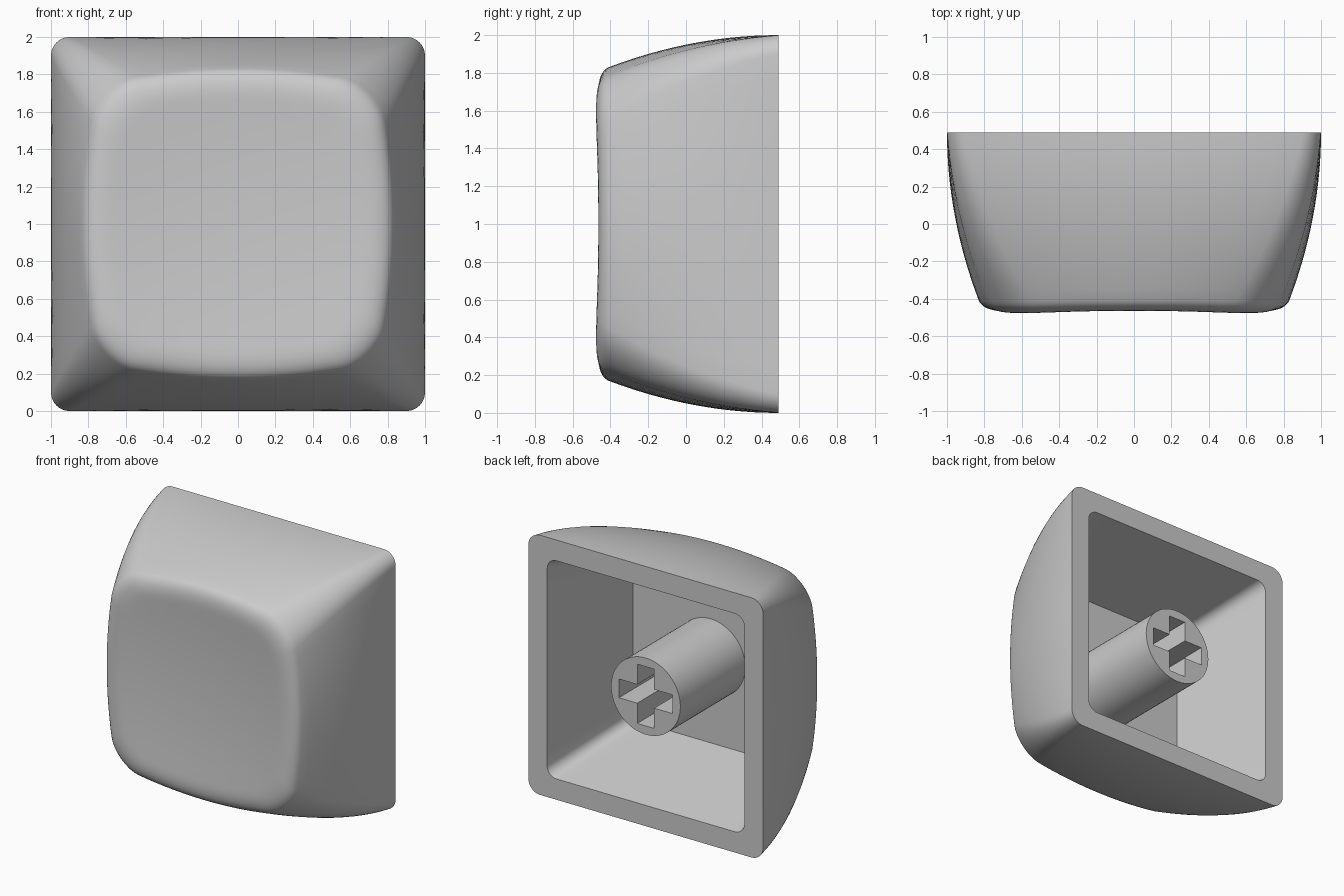
import bpy, bmesh, math

if "Cube" in bpy.data.objects:
    bpy.data.objects.remove(bpy.data.objects["Cube"])

BACK = 0.49      # y of the open rim
FLOOR = -0.30    # y of the cavity floor
CZ = 1.0         # height of the centre axis


def ring(half, bulge, radius, sides=14, arc=8):
    """Rounded square (x, z) whose sides bow outwards by 'bulge'."""
    c = half - bulge
    q = c - radius
    pts = []
    for k in range(4):
        ca, sa = round(math.cos(k * math.pi / 2)), round(math.sin(k * math.pi / 2))
        local = [(c, -q + 2 * q * i / sides) for i in range(sides)]
        for i in range(arc):
            a = math.pi / 2 * i / arc
            local.append((q + radius * math.cos(a), q + radius * math.sin(a)))
        for x, z in local:
            bx = x + bulge * (x / c) * (1 - (z / c) ** 2)
            bz = z + bulge * (z / c) * (1 - (x / c) ** 2)
            pts.append((bx * ca - bz * sa, bx * sa + bz * ca))
    return pts


def dish(x, z):
    """Shallow spherical dish of the front face."""
    return -0.435 - 0.062 * (x * x + z * z)


def flat(pts, y):
    return [(x, y, z) for x, z in pts]


def finish(bm, name):
    bmesh.ops.recalc_face_normals(bm, faces=bm.faces)
    me = bpy.data.meshes.new(name)
    bm.to_mesh(me)
    bm.free()
    ob = bpy.data.objects.new(name, me)
    ob.location.z = CZ
    bpy.context.collection.objects.link(ob)
    return ob


def smooth(ob):
    bpy.ops.object.select_all(action='DESELECT')
    ob.select_set(True)
    bpy.context.view_layer.objects.active = ob
    bpy.ops.object.shade_smooth_by_angle(angle=math.radians(30))


def side(t):
    """Outer section at distance t from the rim."""
    s = t / 0.9
    return ring(1 - 0.21 * t * t, 0.08 * s, 0.1 + 0.1 * s)


# Shell: cavity floor, cavity wall, rim, outer sides, rounded edge, dished face
loops = [flat(ring(0.66, 0, 0.07), FLOOR), flat(ring(0.84, 0, 0.08), BACK)]
N = 14
loops += [flat(side(0.9 * i / N), BACK - 0.9 * i / N) for i in range(N + 1)]

p0, p1, p2 = side(0.9), ring(0.80, 0.08, 0.2), ring(0.66, 0.075, 0.16)
for i in range(1, 9):
    u = i / 8
    w = ((1 - u) ** 2, 2 * u * (1 - u), u * u)
    loop = []
    for a, b, c in zip(p0, p1, p2):
        ys = (BACK - 0.9, dish(*b), dish(*c))
        loop.append((sum(f * p[0] for f, p in zip(w, (a, b, c))),
                     sum(f * y for f, y in zip(w, ys)),
                     sum(f * p[1] for f, p in zip(w, (a, b, c)))))
    loops.append(loop)
for i in range(1, 8):
    s = 1 - i / 8
    loops.append([(x * s, dish(x * s, z * s), z * s) for x, z in p2])

bm = bmesh.new()
rows = [[bm.verts.new(p) for p in loop] for loop in loops]
n = len(rows[0])
for a, b in zip(rows, rows[1:]):
    for i in range(n):
        j = (i + 1) % n
        bm.faces.new((a[i], a[j], b[j], b[i]))
bm.faces.new(rows[0])
tip = bm.verts.new((0, dish(0, 0), 0))
for i in range(n):
    bm.faces.new((rows[-1][i], rows[-1][(i + 1) % n], tip))
smooth(finish(bm, "cap_shell"))


def prism(pts, y0, y1, name):
    """Extrude an (x, z) outline along y."""
    bm = bmesh.new()
    face = bm.faces.new([bm.verts.new((x, y0, z)) for x, z in pts])
    ext = bmesh.ops.extrude_face_region(bm, geom=[face])
    moved = [v for v in ext["geom"] if isinstance(v, bmesh.types.BMVert)]
    bmesh.ops.translate(bm, verts=moved, vec=(0, y1 - y0, 0))
    return finish(bm, name)


# Stem with a cross-shaped socket
circle = [(0.295 * math.cos(2 * math.pi * i / 64), 0.295 * math.sin(2 * math.pi * i / 64))
          for i in range(64)]
stem = prism(circle, FLOOR - 0.02, BACK, "stem")
L, T = 0.228, 0.072
cross = []
for k in range(4):
    c, s = round(math.cos(k * math.pi / 2)), round(math.sin(k * math.pi / 2))
    cross += [(x * c - z * s, x * s + z * c) for x, z in ((L, -T), (L, T), (T, T))]
cutter = prism(cross, BACK - 0.45, BACK + 0.1, "socket_cutter")
cutter.hide_render = True

mod = stem.modifiers.new("socket", 'BOOLEAN')
mod.operation = 'DIFFERENCE'
mod.solver = 'EXACT'
mod.object = cutter
bpy.context.view_layer.objects.active = stem
bpy.ops.object.modifier_apply(modifier=mod.name)
bpy.data.objects.remove(cutter)
smooth(stem)
